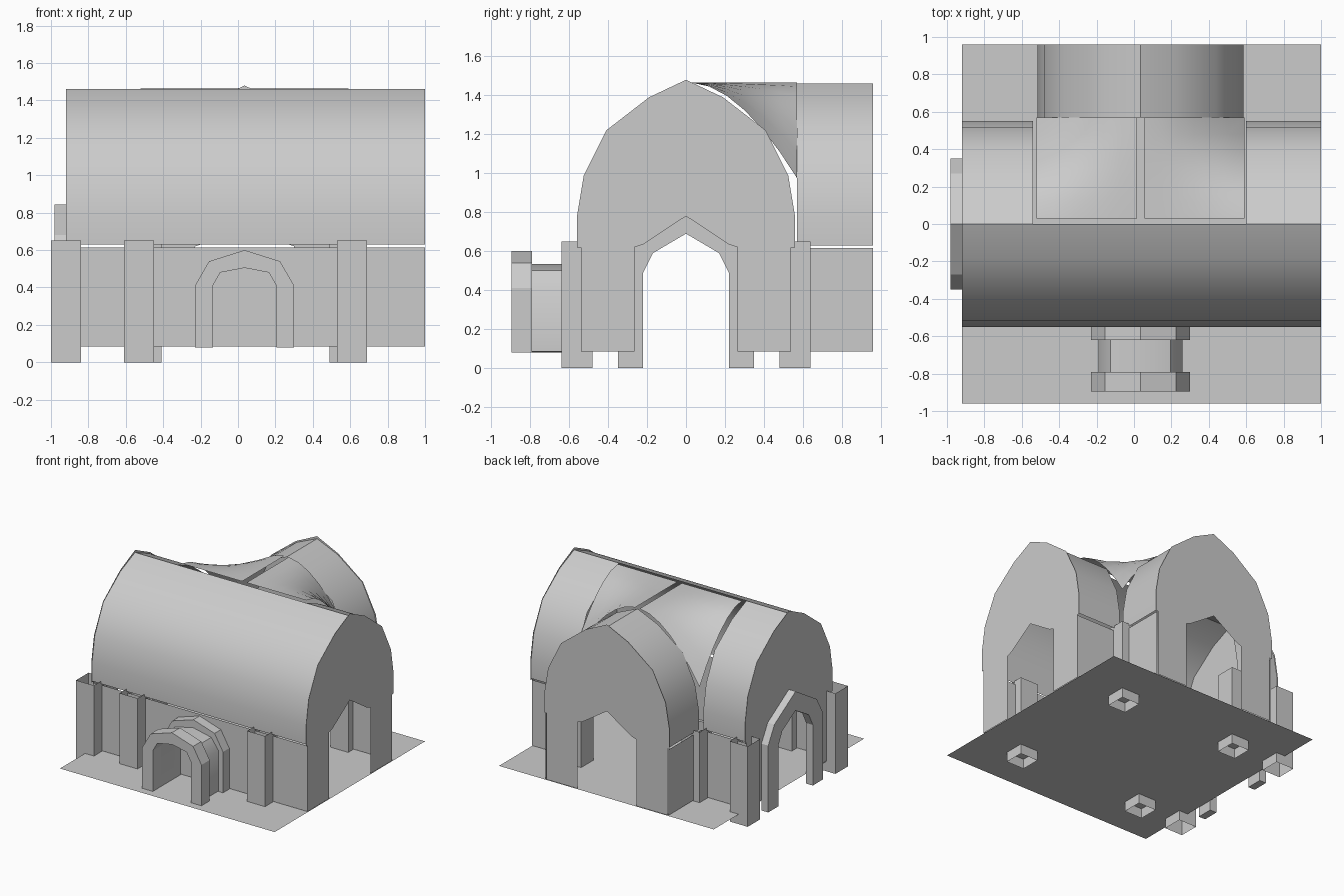
import bpy, math

if "Cube" in bpy.data.objects:
    bpy.data.objects.remove(bpy.data.objects["Cube"])

CX = 0.035                      # centre line of the rear arm and front porch
# half profile of the pointed barrel vault: (offset, height)
VAULT = [(.55, .63), (.55, .78), (.515, .985), (.405, 1.215), (.185, 1.38), (0, 1.46)]
GABLE = [(.54, .085), (.54, .62), (.56, .62), (.56, .78), (.525, .99), (.41, 1.22), (.19, 1.39), (0, 1.48)]
DOOR = [(.265, .085), (.265, .62), (.22, .635), (0, .78)]


def make(name, verts, faces, smooth=False):
    me = bpy.data.meshes.new(name)
    me.from_pydata(verts, [], faces)
    me.update()
    ob = bpy.data.objects.new(name, me)
    bpy.context.collection.objects.link(ob)
    if smooth:
        for p in me.polygons:
            p.use_smooth = True
        me.set_sharp_from_angle(angle=math.radians(40))
    return ob


def full(half):
    """Mirror a half profile that ends on the centre line."""
    return half + [(-a, z) for a, z in reversed(half[:-1])]


def place(along_x):
    """Map (offset, height, distance) into space for the main hall or the cross arm."""
    if along_x:
        return lambda a, z, d: (d, a, z)
    return lambda a, z, d: (CX + a, d, z)


def sheet(name, profile, d0, d1, along_x):
    f, n = place(along_x), len(profile)
    verts = [f(a, z, d0) for a, z in profile] + [f(a, z, d1) for a, z in profile]
    faces = [(i, i + 1, n + i + 1, n + i) for i in range(n - 1)]
    if not along_x:
        faces = [q[::-1] for q in faces]
    make(name, verts, faces, True)


def gable(name, d, along_x, flip):
    f = place(along_x)
    verts = [f(a, z, d) for a, z in full(GABLE) + full(DOOR)[::-1]]
    order = list(range(len(verts)))
    make(name, verts, [order[::-1] if flip else order])


def arch_frame(name, outer, inner, d0, d1, along_x, smooth=False):
    """Solid arch between two profiles with the same number of points."""
    f, o, i = place(along_x), full(outer), full(inner)
    n = len(o)
    verts = [f(a, z, d) for d in (d0, d1) for prof in (o, i) for a, z in prof]
    faces = []
    for k in range(n - 1):
        a, b = k, k + 1
        faces += [(a, b, n + b, n + a), (2*n + a, 3*n + a, 3*n + b, 2*n + b),
                  (a, 2*n + a, 2*n + b, b), (n + a, n + b, 3*n + b, 3*n + a)]
    faces += [(0, n, 3*n, 2*n), (n - 1, 3*n - 1, 4*n - 1, 2*n - 1)]
    if along_x:
        faces = [q[::-1] for q in faces]
    make(name, verts, faces, smooth)


def wall(name, p, q, z0=.085, z1=.615):
    make(name, [(*p, z0), (*q, z0), (*q, z1), (*p, z1)], [(0, 1, 2, 3)])


def buttress(name, x0, x1, y0, y1, z1=.65):
    ring = [(x0, y0), (x1, y0), (x1, y1), (x0, y1)]
    verts = [(*p, 0) for p in ring] + [(*p, z1) for p in ring]
    make(name, verts, [(i, (i + 1) % 4, 4 + (i + 1) % 4, 4 + i) for i in range(4)])


# floor
make("floor", [(-.92, -.96, .08), (1, -.96, .08), (1, .96, .08), (-.92, .96, .08)], [(0, 1, 2, 3)])

# roof vaults: front half, two rear quarters and the rear arm
rear_half = VAULT
front_half = full(VAULT)[5:]
sheet("main_roof_front", front_half, -.92, 1, True)
sheet("main_roof_rear_left", rear_half, -.92, -.54, True)
sheet("main_roof_rear_right", rear_half, .60, 1, True)
sheet("arm_roof", full(VAULT), .57, .96, False)

# crossing panels: flat beside both ridges, dropping to the outer corner
N = 6
for side, label in ((-1, "left"), (1, "right")):
    verts, faces = [], []
    for i in range(N + 1):
        for j in range(N + 1):
            u, v = i / N, j / N
            x = CX + side * (.02 + .535 * u)
            verts.append((x, .03 + .54 * v, 1.465 - .49 * (u * v) ** 1.8))
    for i in range(N):
        for j in range(N):
            k = i * (N + 1) + j
            q = (k, k + N + 1, k + N + 2, k + 1)
            faces.append(q if side > 0 else q[::-1])
    make("crossing_panel_" + label, verts, faces, True)

# gable walls with pointed doorways
gable("gable_right", 1, True, False)
gable("gable_left", -.92, True, True)
gable("gable_rear", .96, False, True)

# lower walls
wall("front_wall", (-.92, -.54), (1, -.54))
wall("rear_wall_right", (1, .54), (.585, .54))
wall("rear_wall_left", (-.515, .54), (-.92, .54))
wall("arm_wall_right", (.585, .54), (.585, .96))
wall("arm_wall_left", (-.515, .96), (-.515, .54))

# buttresses through the floor
for side, label, shift in ((-1, "front", 0), (1, "rear", -.04)):
    for n, x in enumerate((-1, -.61, .53)):
        x0 = x + (shift if n == 2 else -shift if n == 1 else 0)
        ys = sorted((side * .48, side * .64))
        buttress(f"{label}_buttress_{n + 1}", x0, x0 + .16, *ys)

# left doorway frame
arch_frame("left_door_frame", [(.35, 0), (.35, .54), (.27, .68), (0, .845)],
           [(.22, 0), (.22, .49), (.17, .59), (0, .69)], -.98, -.92, True)

# front porch: two rings joined by a narrower tunnel
porch_in = [(.17, .08), (.17, .41), (.13, .48), (0, .505)]
porch_out = [(.265, .08), (.265, .41), (.19, .54), (0, .60)]
tunnel_out = [(.225, .085), (.225, .41), (.16, .50), (0, .535)]
arch_frame("porch_front_ring", porch_out, porch_in, -.895, -.79, False)
arch_frame("porch_tunnel", tunnel_out, porch_in, -.79, -.62, False, True)
arch_frame("porch_rear_ring", porch_out, porch_in, -.62, -.54, False)
